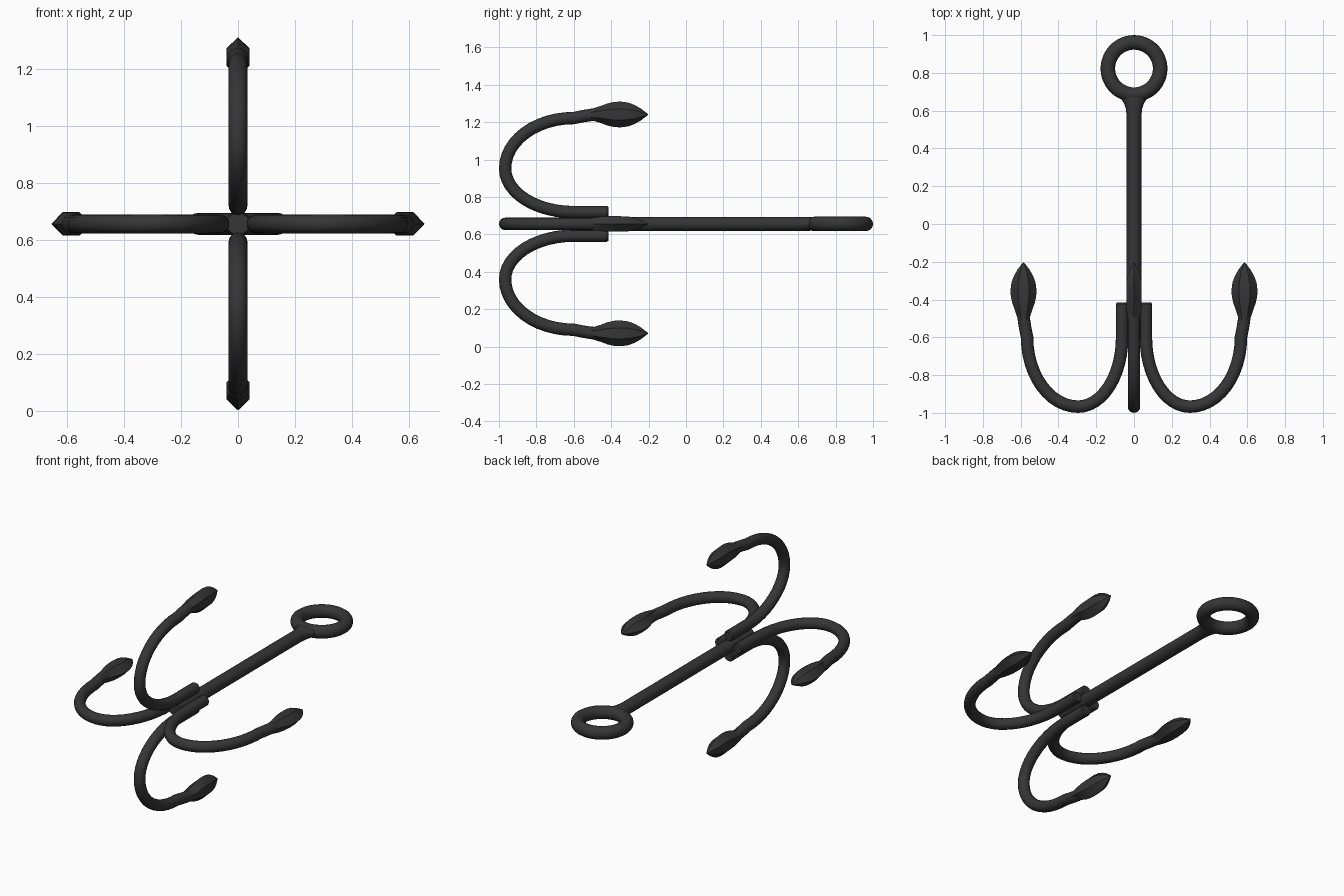
import bpy, bmesh, math
from mathutils import Vector

if "Cube" in bpy.data.objects:
    bpy.data.objects.remove(bpy.data.objects["Cube"])

AXIS_Z = 0.656

metal = bpy.data.materials.new("dark iron")
metal.diffuse_color = (0.036, 0.036, 0.036, 1)
metal.use_nodes = True
metal.node_tree.nodes["Principled BSDF"].inputs["Base Color"].default_value = metal.diffuse_color


def loft(name, rings, angle=35):
    """Skin a list of equal-sized point rings, capping both ends."""
    bm = bmesh.new()
    loops = [[bm.verts.new(p) for p in ring] for ring in rings]
    n = len(loops[0])
    for a, b in zip(loops, loops[1:]):
        for i in range(n):
            j = (i + 1) % n
            bm.faces.new((a[i], a[j], b[j], b[i]))
    bm.faces.new(loops[0])
    bm.faces.new(loops[-1])
    bmesh.ops.recalc_face_normals(bm, faces=bm.faces)
    mesh = bpy.data.meshes.new(name)
    bm.to_mesh(mesh)
    bm.free()
    mesh.materials.append(metal)
    obj = bpy.data.objects.new(name, mesh)
    bpy.context.collection.objects.link(obj)
    bpy.ops.object.select_all(action='DESELECT')
    obj.select_set(True)
    bpy.context.view_layer.objects.active = obj
    bpy.ops.object.shade_smooth_by_angle(angle=math.radians(angle))
    return obj


def circle(n=20):
    return [(math.cos(2 * math.pi * i / n), math.sin(2 * math.pi * i / n)) for i in range(n)]


# Shaft, flaring sideways where it meets the eye: (y, x radius, z radius)
profile = [(-0.62, 0.04, 0.038), (0.58, 0.04, 0.038), (0.61, 0.043, 0.038),
           (0.635, 0.051, 0.038), (0.66, 0.066, 0.037), (0.69, 0.085, 0.034)]
loft("shaft", [[Vector((a * rx, y, AXIS_Z + b * rz)) for a, b in circle()]
               for y, rx, rz in profile])

# Eye ring
bpy.ops.mesh.primitive_torus_add(major_radius=0.1385, minor_radius=0.0385,
                                 major_segments=48, minor_segments=16,
                                 location=(0, 0.823, AXIS_Z))
ring = bpy.context.object
ring.name = "eye_ring"
ring.data.materials.append(metal)
bpy.ops.object.shade_smooth_by_angle(angle=math.radians(35))

# Hook centre line as (distance from axis, y): straight, half-ellipse, slight outward drift
path = [(0.063, -0.415), (0.063, -0.423), (0.063, -0.52)]
for i in range(25):
    t = math.pi * i / 24
    rx = 0.233 if t < math.pi / 2 else 0.27
    path.append((0.296 - rx * math.cos(t), -0.60 - 0.367 * math.sin(t)))
path += [(0.576, -0.55), (0.584, -0.50), (0.585, -0.45)]

# Barbed tip sections: (y, half height, half width)
tip = [(-0.53, 0.029, 0.028), (-0.49, 0.035, 0.034), (-0.455, 0.046, 0.039),
       (-0.42, 0.059, 0.041), (-0.385, 0.067, 0.041), (-0.35, 0.069, 0.041),
       (-0.31, 0.064, 0.040), (-0.275, 0.051, 0.033), (-0.24, 0.031, 0.020),
       (-0.203, 0.002, 0.002)]
hexagon = [(1, 0), (0.43, 1), (-0.43, 1), (-1, 0), (-0.43, -1), (0.43, -1)]

for k, side in enumerate(("right", "upper", "left", "lower")):
    a = k * math.pi / 2
    out = Vector((math.cos(a), 0, math.sin(a)))
    lat = Vector((-math.sin(a), 0, math.cos(a)))
    fwd = Vector((0, 1, 0))
    base = Vector((0, 0, AXIS_Z))

    rings = []
    for i, (r, y) in enumerate(path):
        p, q = path[max(i - 1, 0)], path[min(i + 1, len(path) - 1)]
        d = Vector((q[0] - p[0], q[1] - p[1])).normalized()
        normal = out * -d.y + fwd * d.x
        rad = 0.027 if i == 0 else 0.033
        centre = base + out * r + fwd * y
        rings.append([centre + normal * (u * rad) + lat * (v * rad) for u, v in circle(16)])
    loft(side + "_hook", rings)

    loft(side + "_hook_tip",
         [[base + out * ((0.578 if y < -0.5 else 0.585) + u * h) + fwd * y + lat * (v * w)
           for u, v in hexagon] for y, h, w in tip], 32)
